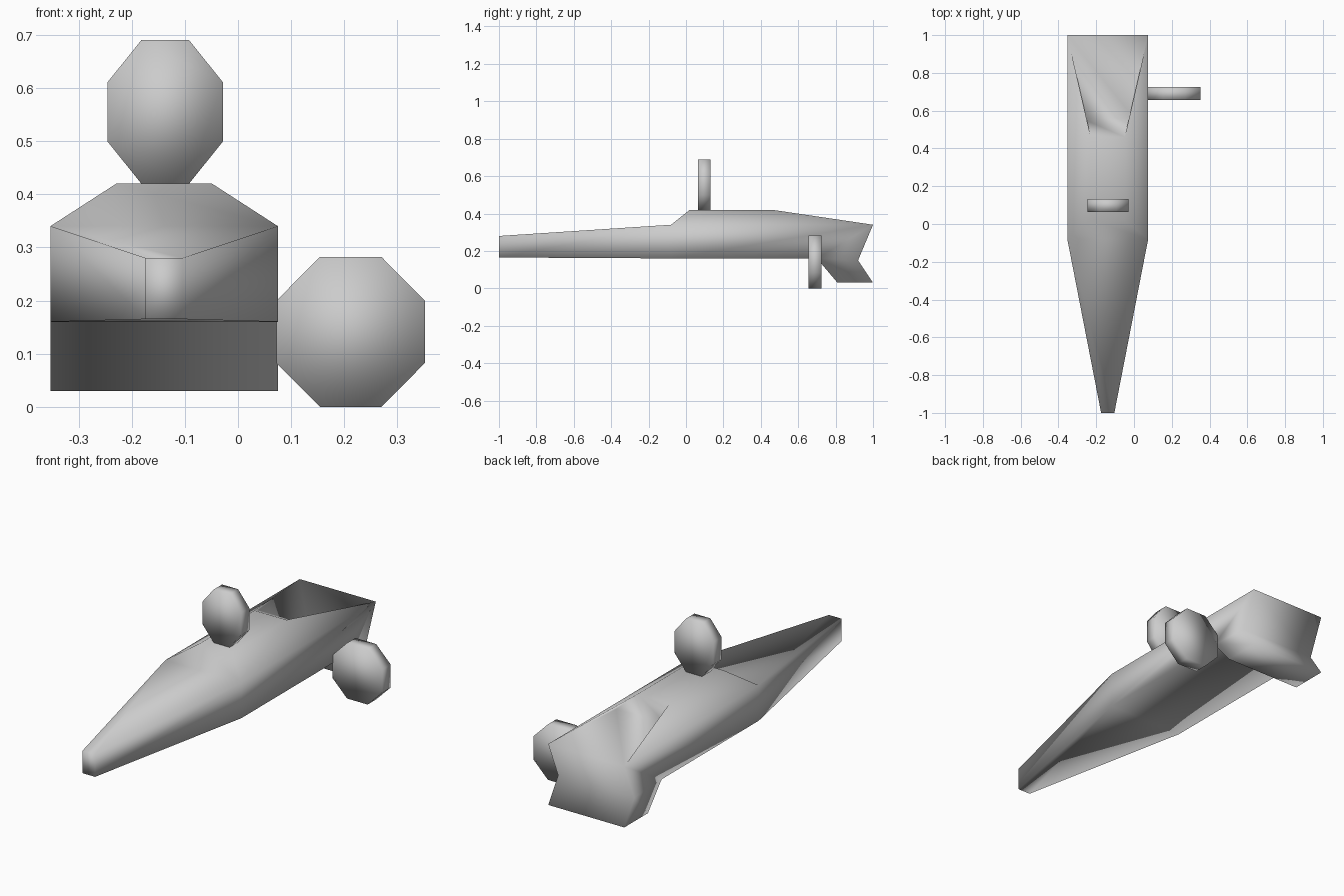
import bpy
import bmesh
from math import radians, cos
from mathutils import Matrix

cube = bpy.data.objects.get("Cube")
if cube:
    bpy.data.objects.remove(cube, do_unlink=True)

grey = bpy.data.materials.new("light_grey")
grey.use_nodes = True
colour = (0.6, 0.6, 0.6, 1)
grey.diffuse_color = colour
grey.node_tree.nodes["Principled BSDF"].inputs["Base Color"].default_value = colour


def finish(bm, name):
    bmesh.ops.recalc_face_normals(bm, faces=bm.faces)
    for face in bm.faces:
        face.smooth = True
    mesh = bpy.data.meshes.new(name)
    bm.to_mesh(mesh)
    bm.free()
    mesh.materials.append(grey)
    obj = bpy.data.objects.new(name, mesh)
    bpy.context.collection.objects.link(obj)
    return obj


# Fuselage: a side outline of (y, half width, z), mirrored and bridged across
CENTRE = -0.139
NOSE, FULL, DECK = 0.035, 0.214, 0.09
outline = [
    (-1, NOSE, 0.165), (-1, NOSE, 0.28),            # nose tip
    (-0.08, FULL, 0.34),                            # shoulder
    (0.02, DECK, 0.42), (0.46, DECK, 0.42),         # raised deck
    (0.56, 0.14, 0.37), (1, FULL, 0.34),            # tail top
    (0.92, FULL, 0.15), (1, FULL, 0.03),            # notched stern
    (0.81, FULL, 0.03), (0.70, FULL, 0.16),         # tail skirt
    (-0.08, FULL, 0.16),                            # belly front
]
# Nose side, tail side, then the sloped facets beside the deck
side_faces = [(0, 1, 2, 11), (2, 6, 7, 8, 9, 10, 11),
              (2, 3, 4), (2, 4, 6), (4, 5, 6)]

bm = bmesh.new()
sides = [[bm.verts.new((CENTRE + s * w, y, z)) for y, w, z in outline]
         for s in (1, -1)]
for side in sides:
    for face in side_faces:
        bm.faces.new([side[i] for i in face])
left, right = sides
for i in range(len(outline)):
    j = (i + 1) % len(outline)
    bm.faces.new((left[i], left[j], right[j], right[i]))
finish(bm, "fuselage")


# Octagonal discs facing front and back
def disc(name, centre, width, height, depth):
    bm = bmesh.new()
    radius = 0.5 / cos(radians(22.5))
    turn = Matrix.Rotation(radians(90), 4, "X") @ Matrix.Rotation(radians(22.5), 4, "Z")
    bmesh.ops.create_cone(bm, cap_ends=True, segments=8, radius1=radius,
                          radius2=radius, depth=1, matrix=turn)
    # Settle the flats on the axes whichever corner the cone starts from
    top = max(v.co.z for v in bm.verts)
    if top > 0.51:
        bmesh.ops.rotate(bm, verts=bm.verts, matrix=Matrix.Rotation(radians(22.5), 3, "Y"))
    bmesh.ops.scale(bm, verts=bm.verts, vec=(width, depth, height))
    bmesh.ops.translate(bm, verts=bm.verts, vec=centre)
    return finish(bm, name)


disc("side_disc", (0.212, 0.69, 0.141), 0.28, 0.282, 0.068)
disc("top_disc", (-0.137, 0.098, 0.555), 0.217, 0.27, 0.068)
